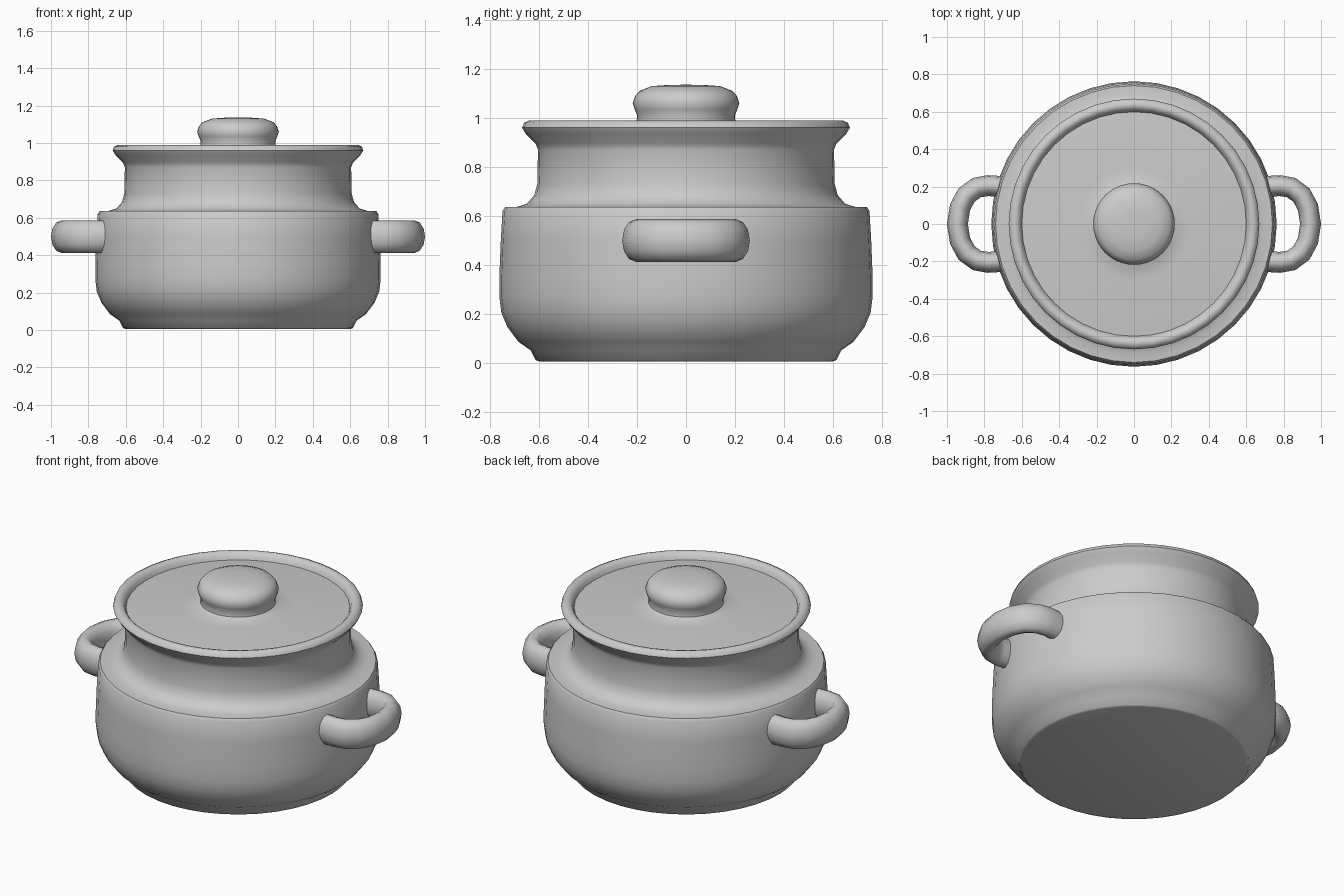
import bpy, bmesh, math
from mathutils import Vector

if "Cube" in bpy.data.objects:
    bpy.data.objects.remove(bpy.data.objects["Cube"])

def finish(name, bm, angle=50):
    bmesh.ops.remove_doubles(bm, verts=bm.verts, dist=1e-5)
    bmesh.ops.recalc_face_normals(bm, faces=bm.faces)
    mesh = bpy.data.meshes.new(name)
    bm.to_mesh(mesh)
    bm.free()
    ob = bpy.data.objects.new(name, mesh)
    bpy.context.collection.objects.link(ob)
    bpy.ops.object.select_all(action='DESELECT')
    ob.select_set(True)
    bpy.context.view_layer.objects.active = ob
    bpy.ops.object.shade_smooth_by_angle(angle=math.radians(angle))
    return ob

def lathe(name, profile, steps=40):
    bm = bmesh.new()
    vs = [bm.verts.new((r, 0, z)) for r, z in profile]
    es = [bm.edges.new(p) for p in zip(vs, vs[1:])]
    bmesh.ops.spin(bm, geom=vs + es, cent=(0, 0, 0), axis=(0, 0, 1),
                   angle=math.tau, steps=steps)
    finish(name, bm)

# Pot: foot, round belly, flat shoulder, narrow neck, rolled rim
lathe("pot_body", [
    (0, 0.005), (0.6, 0.005), (0.615, 0.01), (0.635, 0.05), (0.685, 0.085), (0.73, 0.145),
    (0.755, 0.205), (0.763, 0.27), (0.763, 0.35), (0.757, 0.5), (0.75, 0.62),
    (0.74, 0.635), (0.69, 0.637), (0.65, 0.65), (0.62, 0.685), (0.608, 0.73),
    (0.605, 0.87), (0.615, 0.895), (0.655, 0.935), (0.67, 0.96), (0.662, 0.98),
    (0.64, 0.99), (0.622, 0.985), (0.608, 0.97), (0.6, 0.95)])

# Lid: shallow disc seated inside the rim, with a knob
lathe("lid", [
    (0.602, 0.95), (0.57, 0.952), (0.45, 0.962), (0.3, 0.968), (0.225, 0.972), (0.202, 0.985),
    (0.2, 1.01), (0.21, 1.035), (0.218, 1.06), (0.208, 1.09), (0.19, 1.11),
    (0.14, 1.13), (0.07, 1.135), (0, 1.136)])

# Side handles: an oval section swept along a loop
half = [(0.70, 0.2), (0.78, 0.205), (0.84, 0.195), (0.895, 0.155), (0.93, 0.09)]
path = half + [(0.944, 0)] + [(x, -y) for x, y in reversed(half)]

def handle(name, side):
    bm = bmesh.new()
    n, rings = 12, []
    for i, p in enumerate(path):
        a, b = Vector(path[max(i - 1, 0)]), Vector(path[min(i + 1, len(path) - 1)])
        t = (b - a).normalized()
        out = Vector((-t.y, t.x))
        ring = []
        for k in range(n):
            ang = math.tau * k / n
            q = Vector(p) + out * 0.056 * math.cos(ang)
            ring.append(bm.verts.new((side * q.x, q.y, 0.499 + 0.087 * math.sin(ang))))
        rings.append(ring)
    for r0, r1 in zip(rings, rings[1:]):
        for k in range(n):
            j = (k + 1) % n
            bm.faces.new((r0[k], r0[j], r1[j], r1[k]))
    bm.faces.new(rings[0])
    bm.faces.new(rings[-1])
    finish(name, bm, 60)

handle("right_handle", 1)
handle("left_handle", -1)
